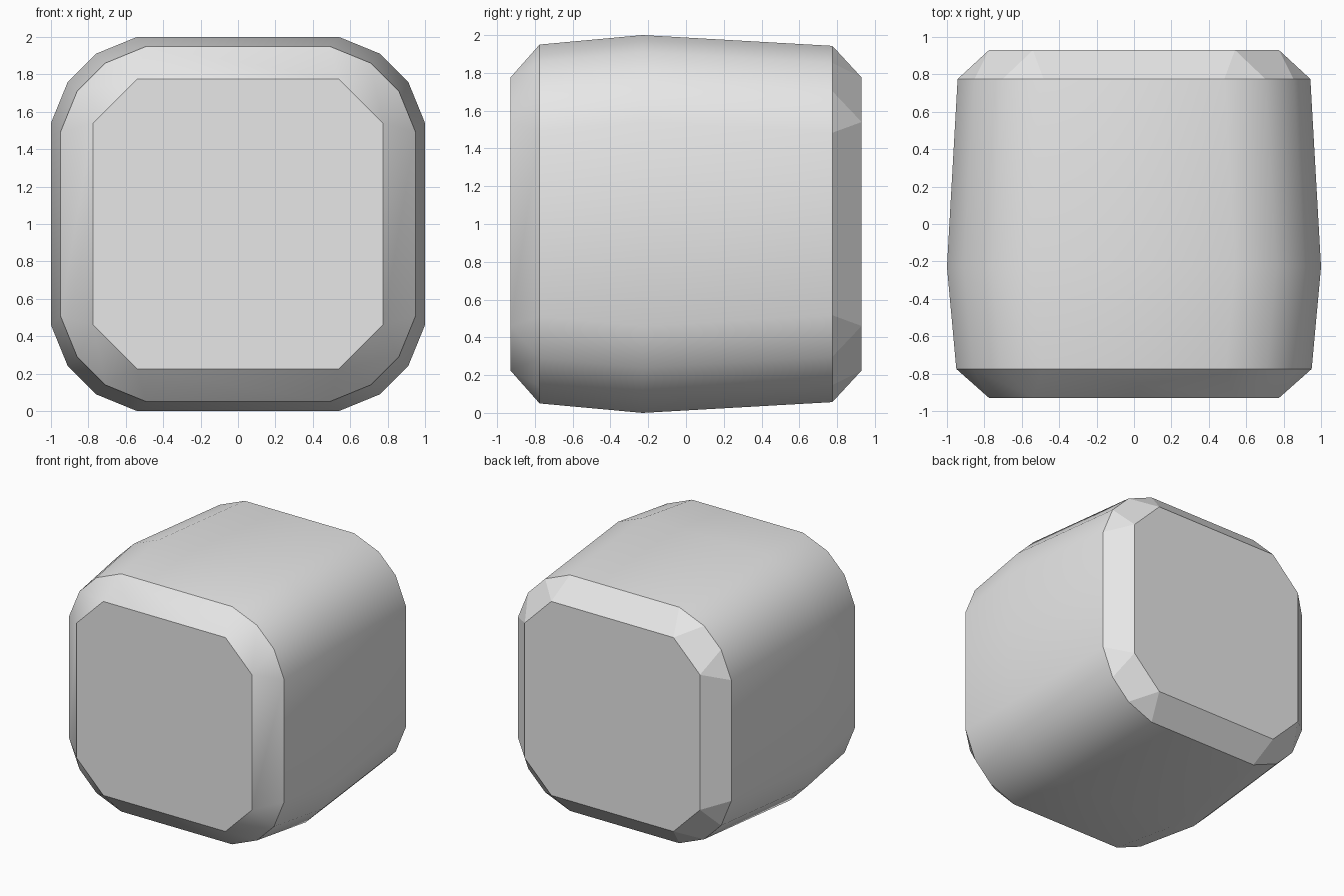
import bpy
import bmesh

cube = bpy.data.objects.get("Cube")
if cube:
    bpy.data.objects.remove(cube, do_unlink=True)


def make_material(name, color):
    mat = bpy.data.materials.new(name)
    mat.use_nodes = True
    mat.diffuse_color = color
    mat.node_tree.nodes["Principled BSDF"].inputs["Base Color"].default_value = color
    return mat


def ring(bm, y, corner):
    """Closed loop around the y axis: one corner repeated in four quarter turns."""
    verts = []
    for turn in range(4):
        for x, z in corner:
            for _ in range(turn):
                x, z = -z, x
            verts.append(bm.verts.new((x, y, z + 1)))
    return verts


def rounded_corner(shrink):
    half = [(1.0 - shrink, 0.54 - shrink), (0.91 - shrink, 0.76 - shrink)]
    return half + [(z, x) for x, z in reversed(half)]


# Cap corners are doubled so every ring has the same count, then welded
cap = [(0.775, 0.54)] * 2 + [(0.54, 0.775)] * 2

bm = bmesh.new()
rings = [
    ring(bm, -0.93, cap),
    ring(bm, -0.775, rounded_corner(0.05)),
    ring(bm, -0.23, rounded_corner(0)),
    ring(bm, 0.775, rounded_corner(0.057)),
    ring(bm, 0.93, cap),
]

# Bridge the rings: smooth body and front bevel, faceted back bevel
for level, (a, b) in enumerate(zip(rings, rings[1:])):
    for i in range(len(a)):
        j = (i + 1) % len(a)
        face = bm.faces.new((a[i], a[j], b[j], b[i]))
        face.smooth = level < 3

# Flat front and back caps
bm.faces.new(rings[0])
bm.faces.new(rings[-1])
bmesh.ops.remove_doubles(bm, verts=bm.verts[:], dist=0.001)
bmesh.ops.recalc_face_normals(bm, faces=bm.faces[:])

# Keep the bevel outlines sharp
for edge in bm.edges:
    if len(edge.link_faces) == 2:
        edge.smooth = edge.calc_face_angle() < 0.5

mesh = bpy.data.meshes.new("rounded_block")
bm.to_mesh(mesh)
bm.free()
mesh.materials.append(make_material("light grey", (0.8, 0.8, 0.8, 1)))
block = bpy.data.objects.new("rounded_block", mesh)
bpy.context.collection.objects.link(block)
